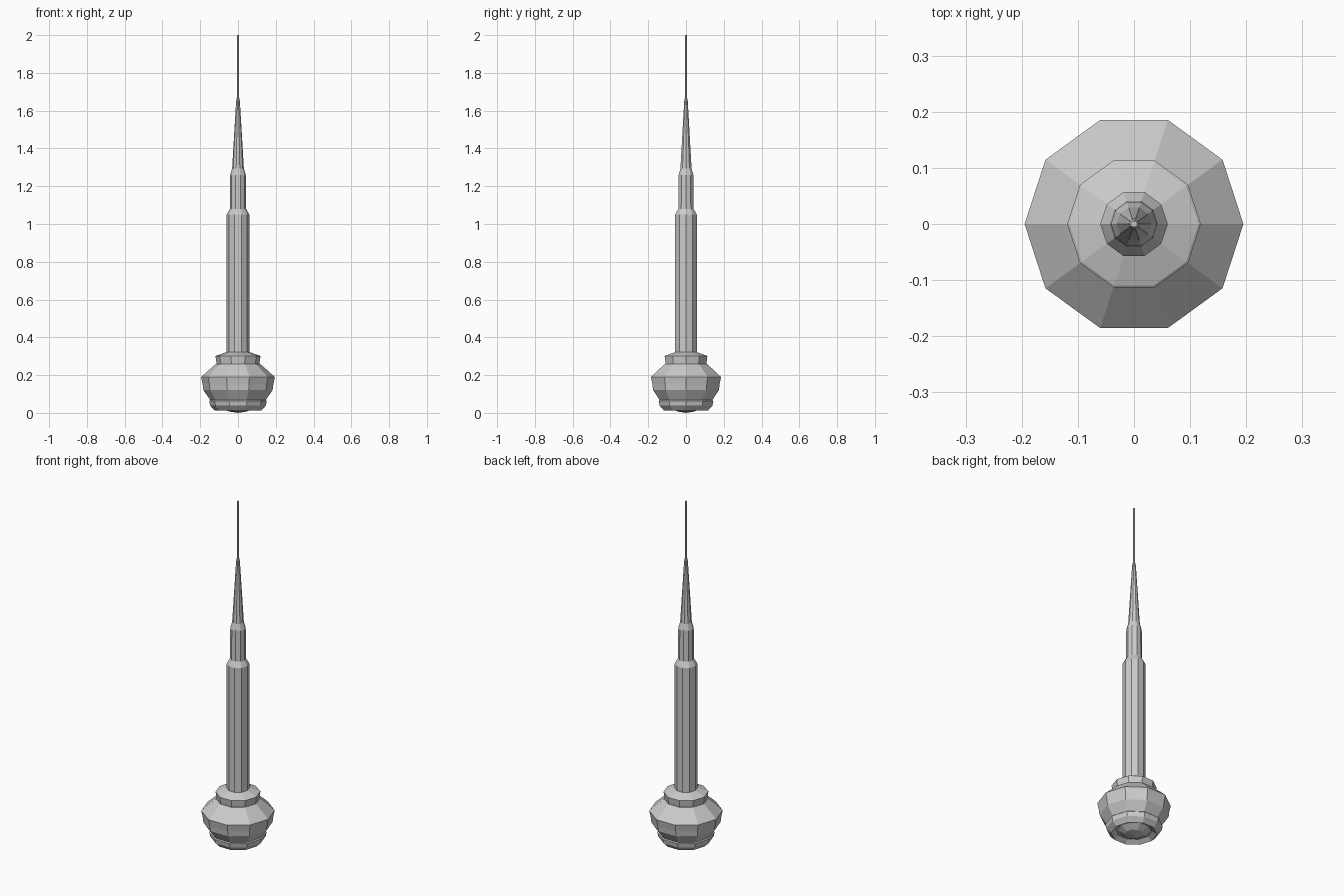
import bpy, bmesh, math

if "Cube" in bpy.data.objects:
    bpy.data.objects.remove(bpy.data.objects["Cube"])

SIDES = 10

def lathe(name, profile):
    """Revolve (radius, z) points around z; zero radii become poles, open ends are capped."""
    bm = bmesh.new()
    rings = []
    for r, z in profile:
        if r == 0:
            rings.append([bm.verts.new((0, 0, z))] * SIDES)
        else:
            rings.append([bm.verts.new((r * math.cos(math.tau * i / SIDES),
                                        r * math.sin(math.tau * i / SIDES), z))
                          for i in range(SIDES)])
    for a, b in zip(rings, rings[1:]):
        for i in range(SIDES):
            j = (i + 1) % SIDES
            bm.faces.new(list(dict.fromkeys((a[i], a[j], b[j], b[i]))))
    for ring in (rings[0], rings[-1]):
        if len(set(ring)) == SIDES:
            bm.faces.new(ring)
    bmesh.ops.recalc_face_normals(bm, faces=bm.faces)
    mesh = bpy.data.meshes.new(name)
    bm.to_mesh(mesh)
    bm.free()
    obj = bpy.data.objects.new(name, mesh)
    bpy.context.collection.objects.link(obj)
    return obj

# Faceted observation pod with a recessed underside
lathe("pod", [(0, 0.03), (0.095, 0.03), (0.122, 0.012), (0.147, 0.038),
              (0.152, 0.063), (0.147, 0.068), (0.183, 0.12), (0.187, 0.15),
              (0.195, 0.19), (0.117, 0.26), (0.05, 0.26)])

# Shallow dome under the pod
lathe("pod_underside_dome", [(0, 0), (0.05, 0.008), (0.085, 0.03)])

# Collar on the pod roof
lathe("collar", [(0.113, 0.255), (0.119, 0.30), (0.115, 0.303), (0.06, 0.322)])

# Stepped mast
lathe("mast", [(0.06, 0.30), (0.06, 1.05), (0.043, 1.08), (0.041, 1.26),
               (0.031, 1.295), (0.01, 1.65), (0.006, 1.67)])

# Antenna tip
lathe("antenna", [(0.006, 1.65), (0.006, 2.0)])
